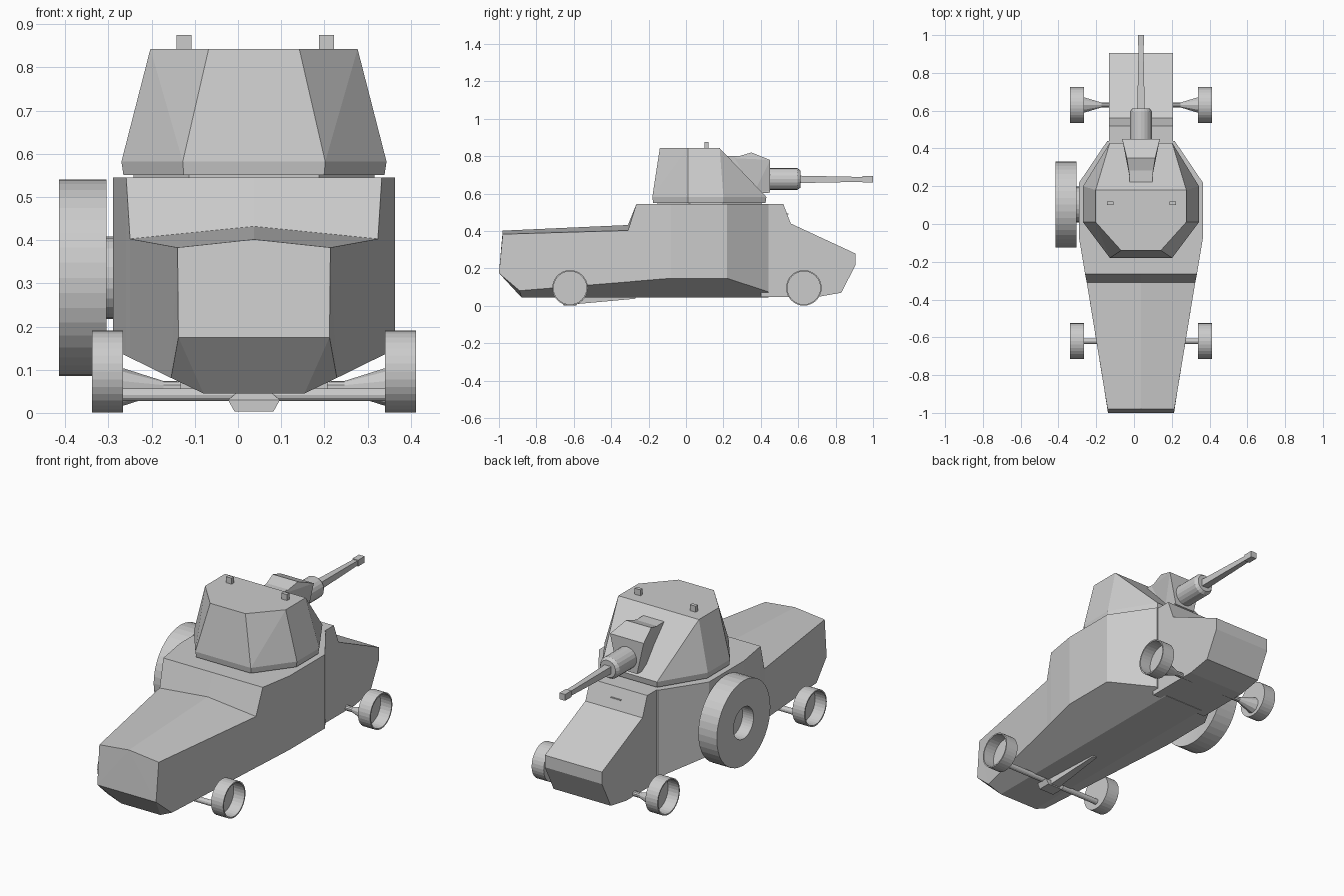
import bpy, bmesh, math
from mathutils import Vector, Matrix

if "Cube" in bpy.data.objects:
    bpy.data.objects.remove(bpy.data.objects["Cube"])

CX = 0.037  # centre line of the hull (spare wheel offsets it)


def finish(name, bm, smooth=False):
    bmesh.ops.recalc_face_normals(bm, faces=bm.faces)
    me = bpy.data.meshes.new(name)
    bm.to_mesh(me)
    bm.free()
    ob = bpy.data.objects.new(name, me)
    bpy.context.collection.objects.link(ob)
    if smooth:
        bpy.context.view_layer.objects.active = ob
        ob.select_set(True)
        bpy.ops.object.shade_smooth_by_angle(angle=math.radians(35))
        ob.select_set(False)
    return ob


def loft(name, rings, caps=True):
    bm = bmesh.new()
    vs = [[bm.verts.new(p) for p in r] for r in rings]
    for a, b in zip(vs, vs[1:]):
        for i in range(len(a)):
            j = (i + 1) % len(a)
            bm.faces.new((a[i], a[j], b[j], b[i]))
    if caps:
        bm.faces.new(vs[0])
        bm.faces.new(vs[-1])
    return finish(name, bm)


def extrude_profile(name, half, prof):
    return loft(name, [[(CX + s * half, y, z) for y, z in prof] for s in (-1, 1)])


def box(name, lo, hi):
    (x0, y0, z0), (x1, y1, z1) = lo, hi
    return loft(name, [[(x0, y0, z), (x1, y0, z), (x1, y1, z), (x0, y1, z)]
                       for z in (z0, z1)])


def lathe(name, prof, origin, axis, n=32, turn=0.0, smooth=False):
    """Revolve (distance along axis, radius) pairs around a line."""
    rot = Vector((0, 0, 1)).rotation_difference(Vector(axis)).to_matrix()
    rings = [[Vector(origin) + rot @ Vector((r * math.cos(t), r * math.sin(t), d))
              for t in [turn + 2 * math.pi * i / n for i in range(n)]]
             for d, r in prof]
    return loft(name, rings)


def hull_of(name, pts):
    bm = bmesh.new()
    for x, y, z in pts:
        for s in (-1, 1):
            bm.verts.new((CX + s * x, y, z))
    bmesh.ops.convex_hull(bm, input=bm.verts)
    return finish(name, bm)


# Hull: sections swept from nose to rear, with bevelled belly
def section(y, w, zt, zc):
    zl = 0.045 + 0.487 * (w - 0.117)
    right = [(w, y, zt), (w, y, zl), (0.117, y, 0.045)]
    return ring(right, (CX, y, zc))


def ring(right, top):
    return ([top] + [(CX + x, y, z) for x, y, z in right]
            + [(CX - x, y, z) for x, y, z in reversed(right)])


nose = ring([(0.177, -0.98, 0.383), (0.192, -0.89, 0.081), (0.117, -0.88, 0.045)],
            (CX, -0.98, 0.402))
sections = [nose,
            section(-0.31, 0.287, 0.403, 0.432),
            section(-0.265, 0.296, 0.545, 0.545),
            section(-0.08, 0.327, 0.545, 0.545),
            section(0.22, 0.327, 0.545, 0.545),
            section(0.44, 0.178, 0.545, 0.545)]
loft("hull", sections)

# Nose plate closing the front
hull_of("nose_plate", [(0.177, -0.98, 0.383), (0.0, -0.98, 0.402),
                       (0.175, -1.0, 0.175), (0.192, -0.89, 0.081),
                       (0.117, -0.88, 0.045)])

# Tail compartment
extrude_profile("tail_compartment", 0.17,
                [(0.40, 0.047), (0.40, 0.545), (0.52, 0.545), (0.56, 0.44),
                 (0.905, 0.28), (0.905, 0.215), (0.83, 0.07), (0.70, 0.047)])
box("vision_slit", (CX - 0.03, 0.53, 0.487), (CX + 0.03, 0.547, 0.493))

# Turret: octagonal skirt tapering to a hexagonal roof
base = [(0.165, -0.18), (0.307, 0.01), (0.307, 0.2), (0.165, 0.43)]
roof = [(0.105, -0.14), (0.24, 0.01), (0.24, 0.18), (0.165, 0.18)]


def octagon(half, z, k=1.0):
    pts = half + [(-x, y) for x, y in reversed(half)]
    return [(CX + x * k, 0.125 + (y - 0.125) * k, z) for x, y in pts]


loft("turret_ring", [octagon(base, 0.53, 0.91), octagon(base, 0.56, 0.91)])
loft("turret_skirt", [octagon(base, 0.551, 0.985), octagon(base, 0.582)])
hull_of("turret", [(x, y, 0.582) for x, y in base]
        + [(x, y, 0.843) for x, y in roof[:3]])
for side in (-1, 1):
    x = 0.04 + side * 0.165
    box("periscope", (x - 0.017, 0.1, 0.83), (x + 0.017, 0.12, 0.875))

# Gun mantlet with flared cheeks
extrude_profile("mantlet", 0.062,
                [(0.2, 0.8), (0.34, 0.8), (0.44, 0.76), (0.45, 0.61), (0.2, 0.6)])
hull_of("mantlet_cheeks", [(0.06, 0.25, 0.79), (0.075, 0.35, 0.82),
                           (0.1, 0.45, 0.78), (0.06, 0.45, 0.605),
                           (0.06, 0.36, 0.6)])

# Gun
lathe("gun_sleeve", [(0.40, 0.058), (0.595, 0.058), (0.612, 0.046)],
      (CX, 0, 0.678), (0, 1, 0), 20)
lathe("gun_barrel", [(0.60, 0.028), (0.955, 0.018)],
      (CX, 0, 0.676), (0, 1, 0), 4, math.pi / 4)
box("muzzle", (CX - 0.017, 0.945, 0.659), (CX + 0.017, 1.0, 0.693))

# Spare wheel on the left flank
lathe("spare_tyre", [(-0.33, 0.085), (-0.305, 0.228), (-0.415, 0.228),
                     (-0.415, 0.085), (-0.35, 0.085)],
      (0, 0.103, 0.313), (1, 0, 0), 40)
lathe("spare_mount", [(-0.31, 0.095), (-0.27, 0.095)],
      (0, 0.103, 0.313), (1, 0, 0), 24)

# Road wheels: cups open to the outside
for side in (-1, 1):
    for y, end in ((-0.62, "front"), (0.63, "rear")):
        lathe(end + "_wheel", [(0.31, 0.088), (0.375, 0.088), (0.375, 0.095),
                               (0.303, 0.095), (0.303, 0.088)],
              (CX, y, 0.096), (side, 0, 0), 32)
    # Rear stub axles flare into the wheel
    lathe("rear_stub_axle", [(0.1, 0.014), (0.21, 0.014), (0.308, 0.045)],
          (CX, 0.63, 0.06), (side, 0, 0), 10)

# Front axle with central housing and drag beam
lathe("front_axle", [(-0.31, 0.015), (0.31, 0.015)],
      (CX, -0.62, 0.042), (1, 0, 0), 12)
hull_of("axle_housing", [(0.045, -0.655, 0.003), (0.06, -0.655, 0.03),
                         (0.045, -0.585, 0.003), (0.06, -0.585, 0.03),
                         (0.03, -0.62, 0.055)])
hull_of("drag_beam", [(0.028, -0.6, 0.008), (0.028, -0.6, 0.05),
                      (0.012, -0.27, 0.038), (0.012, -0.27, 0.055)])
